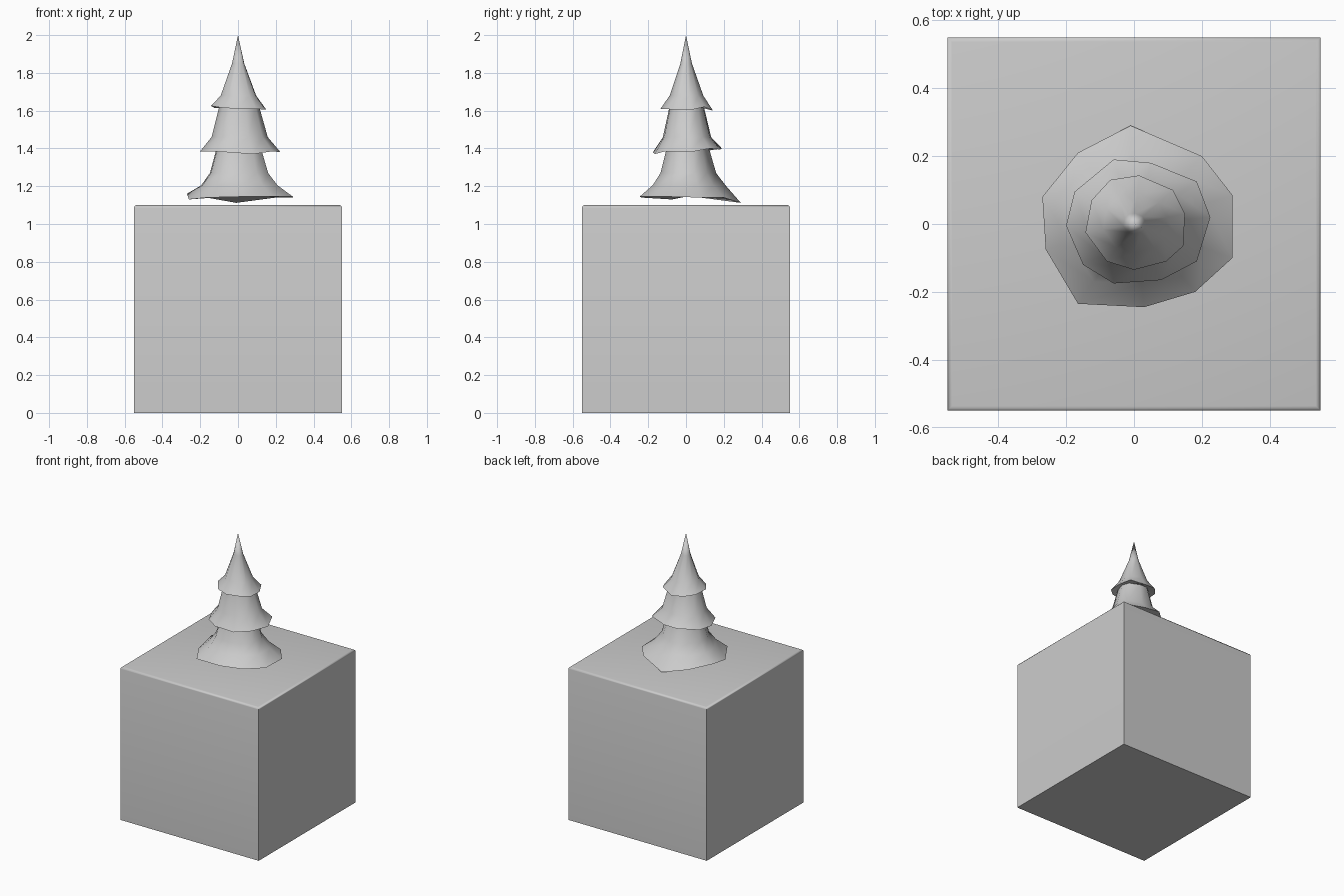
import bpy, bmesh
from mathutils import Vector

if "Cube" in bpy.data.objects:
    bpy.data.objects.remove(bpy.data.objects["Cube"])

# Block with softened top edges
bm = bmesh.new()
bmesh.ops.create_cube(bm, size=1.1)
bmesh.ops.translate(bm, verts=bm.verts, vec=(0, 0, 0.55))
top = [e for e in bm.edges if all(v.co.z > 1 for v in e.verts)]
bmesh.ops.bevel(bm, geom=top, offset=0.014, segments=3, profile=0.5, affect='EDGES')
mesh = bpy.data.meshes.new("block")
bm.to_mesh(mesh)
bm.free()
block = bpy.data.objects.new("block", mesh)
bpy.context.collection.objects.link(block)

# Irregular ten-sided rims of the three tiers (x, y, z), clockwise from the back
rim_top = [(.015, .143, 1.60), (.115, .10, 1.62), (.15, .03, 1.605), (.145, -.065, 1.605),
           (.095, -.11, 1.61), (0, -.135, 1.61), (-.08, -.11, 1.615), (-.143, -.025, 1.625),
           (-.125, .07, 1.615), (-.07, .13, 1.61)]
rim_mid = [(.05, .18, 1.395), (.185, .125, 1.40), (.225, .02, 1.38), (.185, -.11, 1.385),
           (.08, -.165, 1.37), (-.06, -.175, 1.38), (-.15, -.12, 1.385), (-.20, -.005, 1.385),
           (-.175, .095, 1.385), (-.06, .19, 1.40)]
rim_low = [(-.01, .29, 1.112), (.20, .20, 1.14), (.29, .085, 1.14), (.29, -.10, 1.145),
           (.18, -.20, 1.145), (.03, -.245, 1.145), (-.165, -.235, 1.14), (-.26, -.075, 1.13),
           (-.27, .08, 1.16), (-.165, .21, 1.14)]

# Each tier: rim and the rings above it as (scale of rim, height)
tiers = [(rim_top, [(.22, 1.85), (.64, 1.68)]),
         (rim_mid, [(.50, 1.62), (.70, 1.46)]),
         (rim_low, [(.42, 1.40), (.55, 1.27), (.72, 1.205)])]

bm = bmesh.new()
rings = []
for rim, upper in tiers:
    for s, z in upper:
        rings.append([bm.verts.new((x * s, y * s, z)) for x, y, _ in rim])
    rings.append([bm.verts.new(p) for p in rim])


def fan(ring, tip):
    v = bm.verts.new(tip)
    for i in range(10):
        bm.faces.new((v, ring[i], ring[(i + 1) % 10]))


for a, b in zip(rings, rings[1:]):
    for i in range(10):
        j = (i + 1) % 10
        bm.faces.new((a[i], a[j], b[j], b[i]))
fan(rings[0], (0, 0, 2.0))
fan(rings[-1], (0, 0, 1.15))
bmesh.ops.recalc_face_normals(bm, faces=bm.faces)
mesh = bpy.data.meshes.new("tree")
bm.to_mesh(mesh)
bm.free()
tree = bpy.data.objects.new("tree", mesh)
bpy.context.collection.objects.link(tree)

# Smooth shading with crisp rims
for o in (block, tree):
    o.select_set(True)
bpy.context.view_layer.objects.active = tree
bpy.ops.object.shade_smooth_by_angle(angle=1.05)
